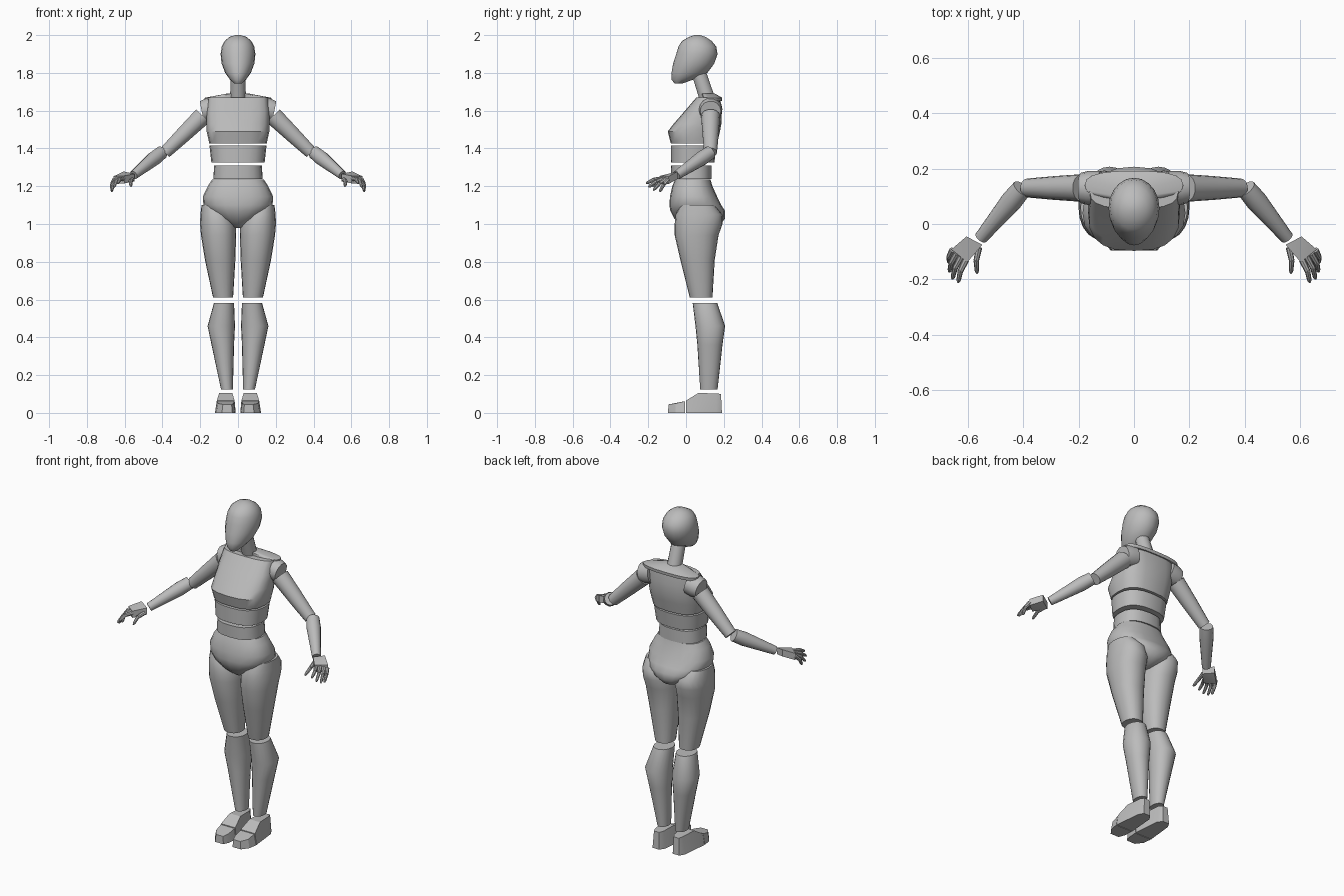
import bpy, bmesh, math
from mathutils import Vector

grey = bpy.data.materials.new("mannequin grey")
grey.diffuse_color = (0.5, 0.5, 0.5, 1)


def finish(name, bm, mirror, angle=40):
    bmesh.ops.recalc_face_normals(bm, faces=bm.faces)
    me = bpy.data.meshes.new(name)
    bm.to_mesh(me)
    bm.free()
    ob = bpy.data.objects.new(name, me)
    bpy.context.collection.objects.link(ob)
    me.materials.append(grey)
    bpy.ops.object.select_all(action='DESELECT')
    ob.select_set(True)
    bpy.context.view_layer.objects.active = ob
    bpy.ops.object.shade_smooth_by_angle(angle=math.radians(angle))
    if mirror:
        mod = ob.modifiers.new("mirror", 'MIRROR')
        mod.use_mirror_merge = False
    return ob


def skin(name, loops, mirror):
    """Bridge a stack of equal point loops and cap both ends."""
    bm = bmesh.new()
    rings = [[bm.verts.new(p) for p in loop] for loop in loops]
    n = len(rings[0])
    for a, b in zip(rings, rings[1:]):
        for i in range(n):
            j = (i + 1) % n
            bm.faces.new((a[i], a[j], b[j], b[i]))
    bm.faces.new(rings[0][::-1])
    bm.faces.new(rings[-1])
    return finish(name, bm, mirror)


def loft(name, sections, power=2.0, mirror=False, n=20):
    """Horizontal superellipse sections: (z, x0, x1, y0, y1)."""
    def coord(v):
        return math.copysign(abs(v) ** (2 / power), v)
    loops = []
    for z, x0, x1, y0, y1 in sections:
        loops.append([((x0 + x1) / 2 + (x1 - x0) / 2 * coord(math.cos(t)),
                       (y0 + y1) / 2 + (y1 - y0) / 2 * coord(math.sin(t)), z)
                      for t in (2 * math.pi * i / n for i in range(n))])
    return skin(name, loops, mirror)


def body(name, rows, power):
    """Centred sections: (z, half width, front, back)."""
    return loft(name, [(z, -w, w, f, b) for z, w, f, b in rows], power)


def limb(name, a, b, radii, mirror=True, n=14):
    """Round limb from a to b; radii: (fraction along, radius)."""
    a, b = Vector(a), Vector(b)
    q = (b - a).to_track_quat('Z', 'Y')
    loops = [[a.lerp(b, t) + q @ Vector((r * math.cos(2 * math.pi * i / n),
                                         r * math.sin(2 * math.pi * i / n), 0))
              for i in range(n)] for t, r in radii]
    return skin(name, loops, mirror)


def hull(name, points):
    bm = bmesh.new()
    for p in points:
        bm.verts.new(p)
    bmesh.ops.convex_hull(bm, input=bm.verts[:])
    return finish(name, bm, True, 25)


# head and neck
body("head", [(1.745, .02, -.062, -.015), (1.765, .043, -.077, .04), (1.80, .068, -.077, .113),
              (1.85, .087, -.068, .15), (1.90, .092, -.052, .167), (1.94, .086, -.04, .16),
              (1.97, .07, -.02, .135), (1.99, .045, .015, .105), (2.0, .015, .045, .075)], 2)
limb("neck", (0, .115, 1.655), (0, .068, 1.80), [(0, .042), (1, .039)], False)

# torso
body("trapezius", [(1.65, .178, .085, .19), (1.668, .178, .09, .192), (1.692, .05, .08, .15)], 2.6)
body("chest", [(1.425, .152, -.08, .165), (1.44, .155, -.084, .168), (1.49, .166, -.097, .18),
               (1.53, .166, -.066, .187), (1.60, .166, -.005, .19), (1.67, .16, .055, .18)], 2.7)
body("ribs", [(1.325, .141, -.08, .15), (1.415, .151, -.08, .162)], 2.5)
body("abdomen", [(1.237, .131, -.078, .135), (1.31, .126, -.08, .135)], 2.5)
body("pelvis", [(.98, .02, .0, .14), (1.0, .06, -.03, .185), (1.03, .115, -.062, .207),
                (1.07, .165, -.083, .207), (1.10, .183, -.088, .187), (1.145, .186, -.085, .165),
                (1.20, .16, -.073, .14), (1.235, .137, -.058, .13)], 2.4)

# legs
loft("thighs", [(.61, .026, .132, .02, .14), (.81, .014, .175, -.03, .152),
                (.94, .01, .196, -.06, .172), (1.0, .012, .201, -.06, .193),
                (1.05, .03, .199, -.055, .192), (1.10, .07, .193, -.03, .15)], 2.2, True)
loft("calves", [(.125, .027, .09, .075, .167), (.36, .021, .14, .06, .193),
                (.46, .016, .161, .05, .207), (.583, .021, .127, .035, .165)], 2.1, True)

# feet
hull("feet", [(.012, 0, 0), (.122, 0, 0), (.105, .16, 0), (.088, .19, 0), (.045, .19, 0),
              (.025, .16, 0), (.018, 0, .065), (.112, 0, .065), (.03, .065, .105),
              (.1, .065, .105), (.092, .16, .103), (.082, .185, .1), (.048, .185, .1), (.034, .16, .103)])
hull("toes", [(.012, -.004, 0), (.122, -.004, 0), (.115, -.055, 0), (.085, -.095, 0), (.03, -.095, 0),
              (.016, -.06, 0), (.02, -.004, .062), (.11, -.004, .062), (.105, -.055, .05),
              (.08, -.093, .045), (.034, -.093, .045), (.022, -.06, .05)])

# arms
limb("shoulders", (.12, .13, 1.612), (.192, .13, 1.597), [(0, .062), (.6, .062), (1, .055)])
limb("upper_arms", (.187, .13, 1.572), (.387, .13, 1.378), [(0, .05), (.5, .043), (1, .034)])
limb("forearms", (.405, .128, 1.378), (.553, -.05, 1.258), [(0, .036), (.25, .039), (1, .024)])

# hands: palm block, then two-joint fingers
hull("palms", [(x, y, z + d) for x, y, z in
               [(.605, -.045, 1.258), (.548, -.075, 1.245), (.602, -.138, 1.235), (.66, -.092, 1.232)]
               for d in (-.02, .02)])
digits = {"index": ((.607, -.13, 1.24), (.635, -.211, 1.215)),
          "middle": ((.624, -.118, 1.24), (.656, -.199, 1.195)),
          "ring": ((.640, -.106, 1.238), (.667, -.173, 1.178)),
          "little": ((.655, -.094, 1.235), (.668, -.14, 1.17)),
          "thumb": ((.56, -.085, 1.235), (.567, -.178, 1.2))}
for name, (base, tip) in digits.items():
    bend = Vector(base).lerp(Vector(tip), .5) + Vector((.006, 0, .008))
    limb(name + "_bases", base, bend, [(0, .012), (1, .010)], n=8)
    limb(name + "_tips", bend, tip, [(0, .010), (.8, .008), (1, .004)], n=8)
